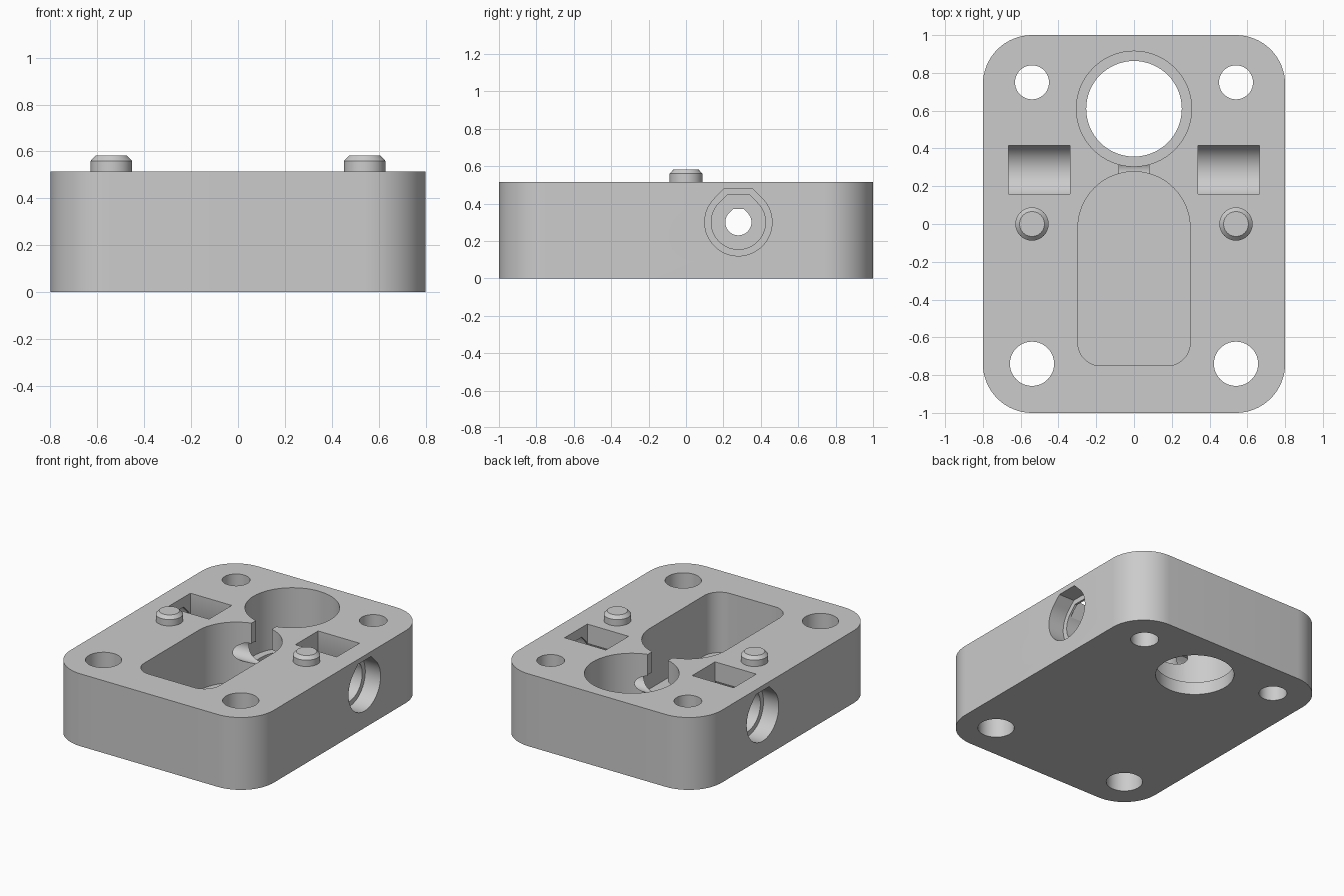
import bpy, bmesh, math
from mathutils import Matrix, Vector

cube = bpy.data.objects.get("Cube")
if cube:
    bpy.data.objects.remove(cube, do_unlink=True)

grey = bpy.data.materials.new("light_grey")
grey.use_nodes = True
grey.diffuse_color = (0.6, 0.6, 0.6, 1)
grey.node_tree.nodes["Principled BSDF"].inputs["Base Color"].default_value = (0.6, 0.6, 0.6, 1)

TOP = 0.515


def arc(cx, cy, r, start, end, steps=16):
    """Points along an arc, angles in degrees."""
    angles = [math.radians(start + (end - start) * i / steps) for i in range(steps + 1)]
    return [(cx + r * math.cos(a), cy + r * math.sin(a)) for a in angles]


def circle(cx, cy, r):
    return arc(cx, cy, r, 0, 360, 64)[:-1]


def rectangle(x0, x1, y0, y1):
    return [(x0, y0), (x1, y0), (x1, y1), (x0, y1)]


def add_object(name, bm):
    bmesh.ops.recalc_face_normals(bm, faces=bm.faces)
    mesh = bpy.data.meshes.new(name)
    bm.to_mesh(mesh)
    bm.free()
    mesh.materials.append(grey)
    obj = bpy.data.objects.new(name, mesh)
    bpy.context.collection.objects.link(obj)
    return obj


def prism(name, outline, low, high, along_x=False):
    """Extrude an outline along z, or a (y, z) outline along x."""
    bm = bmesh.new()
    place = (lambda a, b: (low, a, b)) if along_x else (lambda a, b: (a, b, low))
    face = bm.faces.new([bm.verts.new(place(a, b)) for a, b in outline])
    extruded = bmesh.ops.extrude_face_region(bm, geom=[face])["geom"]
    shift = Vector((high - low, 0, 0)) if along_x else Vector((0, 0, high - low))
    bmesh.ops.translate(bm, vec=shift, verts=[v for v in extruded if isinstance(v, bmesh.types.BMVert)])
    return add_object(name, bm)


def cut(target, cutter):
    mod = target.modifiers.new("cut", "BOOLEAN")
    mod.operation = "DIFFERENCE"
    mod.solver = "EXACT"
    mod.object = cutter
    bpy.context.view_layer.objects.active = target
    bpy.ops.object.modifier_apply(modifier=mod.name)
    bpy.data.objects.remove(cutter, do_unlink=True)


def smooth(obj):
    bpy.ops.object.select_all(action="DESELECT")
    obj.select_set(True)
    bpy.context.view_layer.objects.active = obj
    bpy.ops.object.shade_smooth_by_angle(angle=math.radians(30))


# Block with rounded vertical corners
cx, cy, r = 0.54, 0.74, 0.26
outline = (arc(cx, cy, r, 0, 90) + arc(-cx, cy, r, 90, 180)
           + arc(-cx, -cy, r, 180, 270) + arc(cx, -cy, r, 270, 360))
body = prism("body_block", outline, 0, TOP)

# Stepped round bore at the back
cut(body, prism("bore", circle(0, 0.61, 0.305), 0.09, 1))
cut(body, prism("bore_exit", circle(0, 0.61, 0.253), -0.5, 0.3))

# Blind pocket with a round back end
pocket = (arc(0, -0.02, 0.297, 0, 180, 40)
          + arc(-0.177, -0.63, 0.12, 180, 270) + arc(0.177, -0.63, 0.12, 270, 360))
cut(body, prism("pocket", pocket, 0.085, 1))

# Slot joining the pocket and the bore
cut(body, prism("neck_slot", rectangle(-0.08, 0.08, 0.24, 0.34), 0.3, 1))


def flat_topped_bore(r):
    """Round side bore with sloped shoulders and a flat roof."""
    y, z = 0.28, 0.3
    half = r * math.tan(math.radians(22.5))
    return arc(y, z, r, 135, 405, 56) + [(y + half, z + r), (y - half, z + r)]


# Cross bore running side to side
cut(body, prism("cross_bore", flat_topped_bore(0.07), -0.6, 0.6, True))

for side in (-1, 1):
    def across(a, b):
        return sorted((side * a, side * b))

    # Wider steps of the cross bore and the window above them
    cut(body, prism("bore_step", flat_topped_bore(0.145), *across(0.34, 0.75), True))
    cut(body, prism("bore_mouth", flat_topped_bore(0.18), *across(0.68, 0.9), True))
    cut(body, prism("window", rectangle(*across(0.34, 0.665), 0.16, 0.415), 0.3, 1))

    # Corner holes
    cut(body, prism("back_hole", circle(side * 0.54, 0.75, 0.09), -0.5, 1))
    cut(body, prism("front_hole", circle(side * 0.54, -0.74, 0.117), -0.5, 1))

smooth(body)

# Locating pegs with chamfered tops
for side, label in ((-1, "right"), (1, "left")):
    bm = bmesh.new()
    for low, high, r0, r1 in ((TOP - 0.01, 0.56, 0.088, 0.088), (0.56, 0.583, 0.088, 0.066)):
        bmesh.ops.create_cone(bm, cap_ends=True, segments=48, radius1=r0, radius2=r1,
                              depth=high - low,
                              matrix=Matrix.Translation((side * 0.54, 0, (low + high) / 2)))
    # Weld the shaft to the chamfer and drop the inner discs
    bmesh.ops.remove_doubles(bm, verts=bm.verts, dist=0.0005)
    inner = [f for f in bm.faces if len(f.verts) > 4 and abs(f.calc_center_median().z - 0.56) < 0.002]
    bmesh.ops.delete(bm, geom=inner, context="FACES_ONLY")
    smooth(add_object(label + "_peg", bm))
